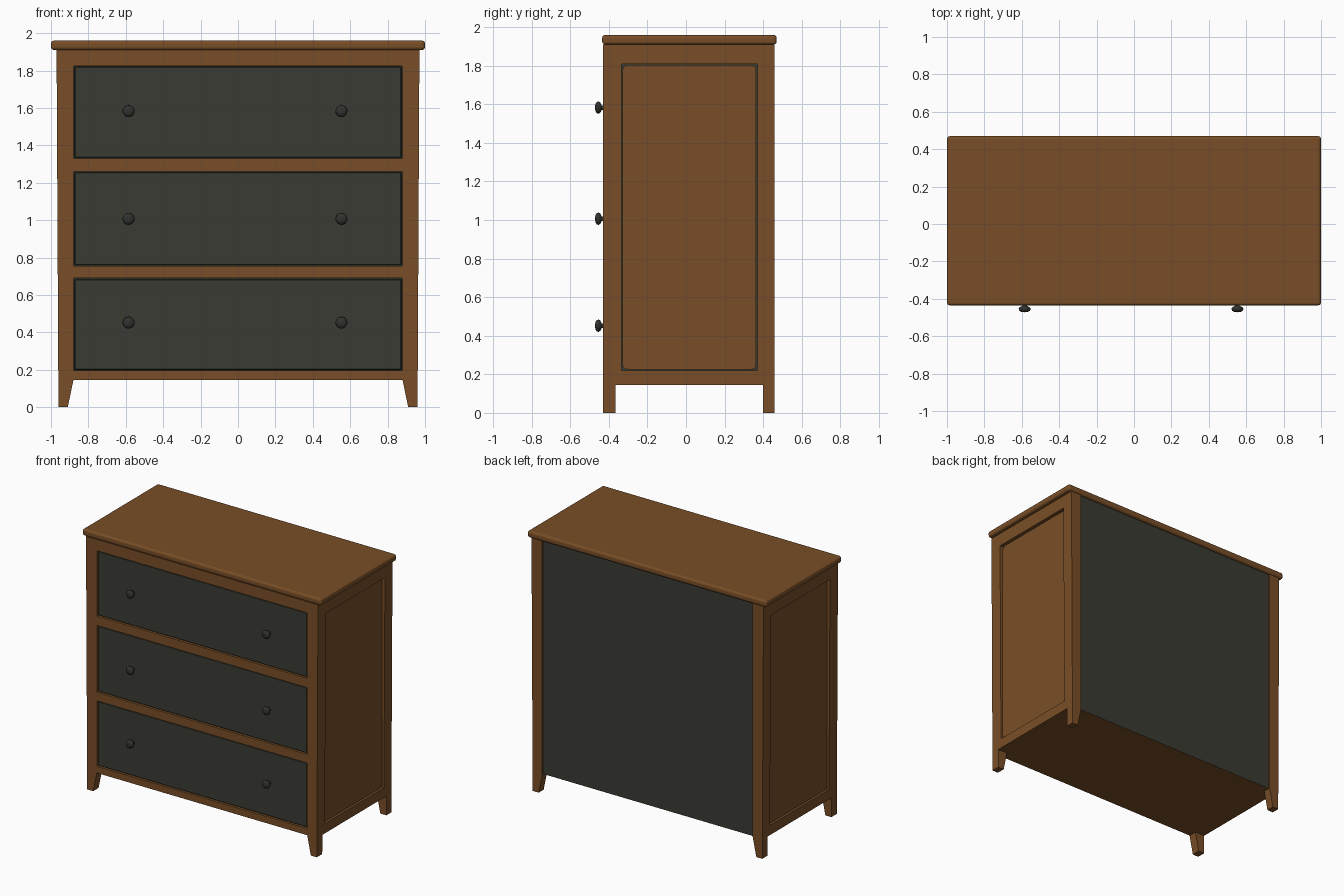
import bpy, bmesh, math
from mathutils import Vector

if "Cube" in bpy.data.objects:
    bpy.data.objects.remove(bpy.data.objects["Cube"])


def material(name, col):
    m = bpy.data.materials.new(name)
    m.diffuse_color = (*col, 1)
    m.use_nodes = True
    m.node_tree.nodes["Principled BSDF"].inputs["Base Color"].default_value = m.diffuse_color
    return m


WOOD = material("brown wood", (0.19, 0.076, 0.02))
DARK = material("charcoal paint", (0.043, 0.043, 0.034))
KNOB = material("dark knob", (0.03, 0.032, 0.027))


def finish(name, bm, mat, bevel=0, segs=1):
    bmesh.ops.recalc_face_normals(bm, faces=bm.faces)
    if bevel:
        bmesh.ops.bevel(bm, geom=bm.edges[:], offset=bevel, segments=segs,
                        profile=0.5, affect='EDGES')
    me = bpy.data.meshes.new(name)
    bm.to_mesh(me)
    bm.free()
    me.materials.append(mat)
    ob = bpy.data.objects.new(name, me)
    bpy.context.collection.objects.link(ob)
    return ob


def prism(name, base, shift, mat, bevel=0, segs=1):
    """Extrude a planar 3D outline along the vector shift."""
    bm = bmesh.new()
    f = bm.faces.new([bm.verts.new(p) for p in base])
    ext = bmesh.ops.extrude_face_region(bm, geom=[f], use_keep_orig=True)
    bmesh.ops.translate(bm, vec=Vector(shift),
                        verts=[g for g in ext['geom'] if isinstance(g, bmesh.types.BMVert)])
    return finish(name, bm, mat, bevel, segs)


def box(name, x0, x1, y0, y1, z0, z1, mat, bevel=0, segs=1):
    return prism(name, [(x0, y0, z0), (x1, y0, z0), (x1, y1, z0), (x0, y1, z0)],
                 (0, 0, z1 - z0), mat, bevel, segs)


def outer(z):
    """Half width of the slightly tapering sides."""
    return 0.96 + 0.01 * z / 1.91


Z0, Z1 = 0.145, 1.91

# Top slab with rounded edge
box("top_slab", -1, 1, -0.435, 0.47, Z1, 1.96, WOOD, 0.016, 3)

# Dark inner carcass, back panel and wooden underside
box("inner_carcass", -0.93, 0.93, -0.40, 0.44, 0.152, 1.905, DARK)
box("back_panel", -0.885, 0.885, 0.43, 0.45, Z0 + 0.001, Z1, DARK)
box("bottom_board", -0.955, 0.955, -0.42, 0.449, Z0, 0.16, WOOD)

for s, side in ((-1, "left"), (1, "right")):
    # Legs, tapered at the foot
    leg = [(0.91, 0), (outer(0), 0), (outer(Z1), Z1), (0.88, Z1), (0.88, Z0)]
    for y0, y1, end in ((-0.43, -0.365, "front"), (0.40, 0.46, "back")):
        prism(f"{end}_{side}_leg", [(s * x, y0, z) for x, z in leg], (0, y1 - y0, 0), WOOD)

    # Side frame stiles and rails
    for name, y0, y1, a, b in (("front_stile", -0.365, -0.335, Z0, Z1),
                               ("back_stile", 0.37, 0.40, Z0, Z1),
                               ("top_rail", -0.335, 0.37, 1.81, Z1),
                               ("bottom_rail", -0.335, 0.37, Z0, 0.22)):
        prof = [(0.90, a), (outer(a), a), (outer(b), b), (0.90, b)]
        prism(f"{side}_{name}", [(s * x, y0, z) for x, z in prof], (0, y1 - y0, 0), WOOD)

    # Recessed side panel with rounded corners, showing a dark gap around it
    r, g = 0.025, 0.006
    outline = []
    for k, (cy, cz) in enumerate(((0.37 - g - r, 1.81 - g - r), (-0.335 + g + r, 1.81 - g - r),
                                  (-0.335 + g + r, 0.22 + g + r), (0.37 - g - r, 0.22 + g + r))):
        for i in range(5):
            a = math.pi / 2 * (k + i / 4)
            outline.append((s * 0.92, cy + r * math.cos(a), cz + r * math.sin(a)))
    prism(f"{side}_side_panel", outline, (s * 0.03, 0, 0), WOOD)

# Front rails
for i, (a, b) in enumerate(((Z0, 0.195), (0.69, 0.755), (1.26, 1.33), (1.825, Z1))):
    box(f"front_rail_{i + 1}", -0.88, 0.88, -0.429, -0.38, a, b, WOOD)

# Knob profile: radius, distance out from the drawer front
PROFILE = [(0.018, 0), (0.012, 0.006), (0.012, 0.016), (0.027, 0.024),
           (0.032, 0.032), (0.029, 0.042), (0.018, 0.049), (0.0, 0.051)]


def knob(name, x, y, z):
    bm = bmesh.new()
    vs = [bm.verts.new((r, -d, 0)) for r, d in PROFILE]
    es = [bm.edges.new(p) for p in zip(vs, vs[1:])]
    bmesh.ops.spin(bm, geom=vs + es, cent=(0, 0, 0), axis=(0, 1, 0),
                   angle=2 * math.pi, steps=20)
    bmesh.ops.remove_doubles(bm, verts=bm.verts, dist=1e-5)
    ob = finish(name, bm, KNOB)
    ob.location = (x, y, z)
    for p in ob.data.polygons:
        p.use_smooth = True


# Drawers with two knobs each
for i, (a, b, kz) in enumerate(((0.195, 0.69, 0.452), (0.755, 1.26, 1.007), (1.33, 1.825, 1.583))):
    box(f"drawer_{i + 1}", -0.875, 0.875, -0.422, -0.385, a + 0.004, b - 0.004, DARK, 0.005)
    for x, side in ((-0.585, "left"), (0.553, "right")):
        knob(f"knob_{i + 1}_{side}", x, -0.421, kz)
